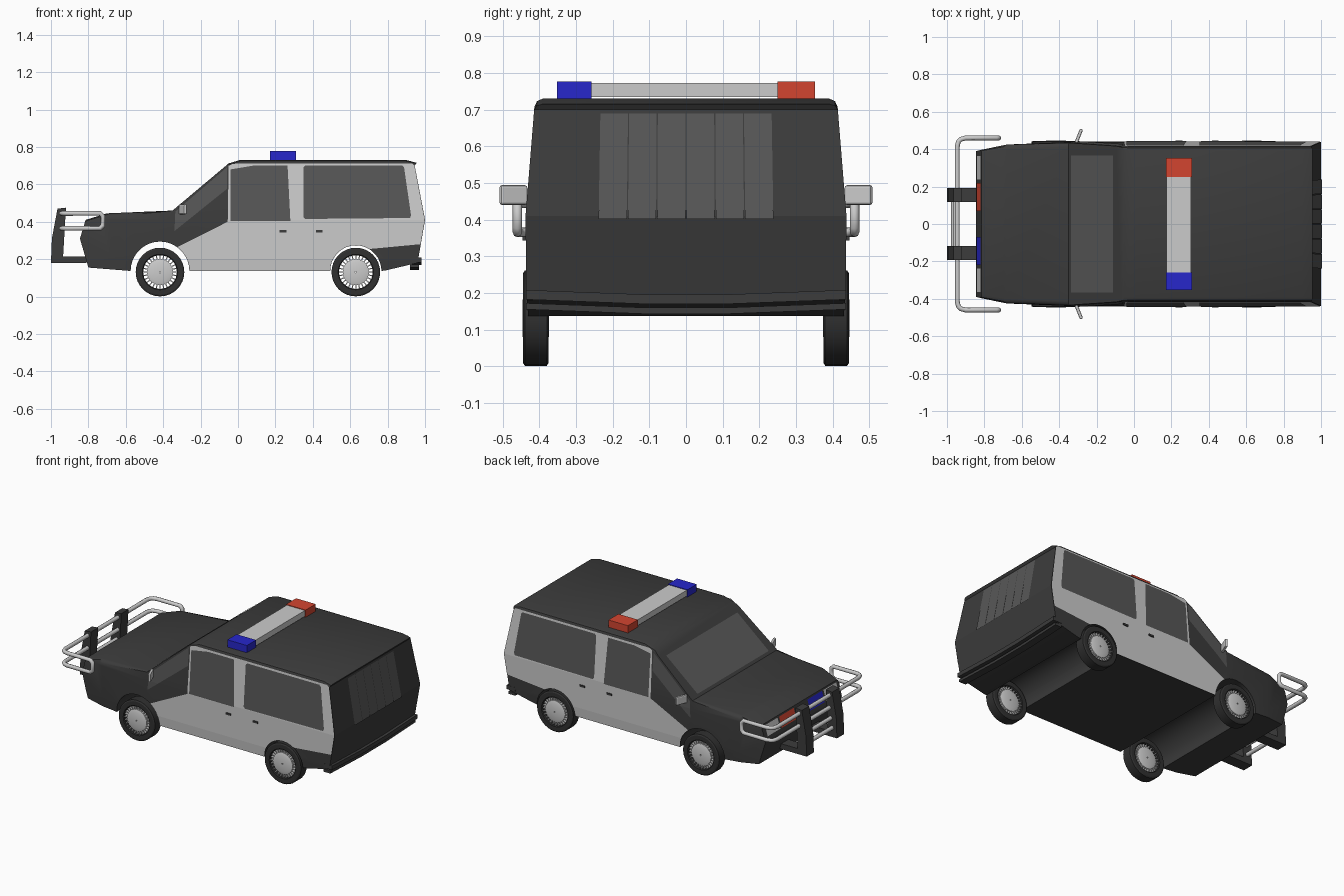
import bpy, bmesh, math
from mathutils import Vector, Matrix

if "Cube" in bpy.data.objects:
    bpy.data.objects.remove(bpy.data.objects["Cube"])


def mat(name, r, g, b):
    m = bpy.data.materials.new(name)
    m.diffuse_color = (r, g, b, 1)
    m.use_nodes = True
    m.node_tree.nodes["Principled BSDF"].inputs["Base Color"].default_value = m.diffuse_color
    return m


DARK = mat("dark_paint", .045, .045, .045)
RUBBER = mat("rubber", .03, .03, .03)
GLASS = mat("glass", .095, .095, .095)
RED = mat("red_lens", .65, .06, .03)
BLUE = mat("blue_lens", .02, .02, .6)


def finish(name, bm, m=None, smooth=False):
    bmesh.ops.recalc_face_normals(bm, faces=bm.faces)
    me = bpy.data.meshes.new(name)
    bm.to_mesh(me)
    bm.free()
    if m:
        me.materials.append(m)
    ob = bpy.data.objects.new(name, me)
    bpy.context.collection.objects.link(ob)
    if smooth:
        bpy.ops.object.select_all(action='DESELECT')
        ob.select_set(True)
        bpy.context.view_layer.objects.active = ob
        bpy.ops.object.shade_smooth_by_angle(angle=math.radians(30))
    return ob


def prism(pts, y0, y1):
    """Side profile (x, z) extruded along y."""
    bm = bmesh.new()
    f = bm.faces.new([bm.verts.new((x, y0, z)) for x, z in pts])
    g = bmesh.ops.extrude_face_region(bm, geom=[f])
    bmesh.ops.translate(bm, vec=(0, y1 - y0, 0),
                        verts=[v for v in g['geom'] if isinstance(v, bmesh.types.BMVert)])
    bmesh.ops.recalc_face_normals(bm, faces=bm.faces)
    return bm


def box(name, lo, hi, m=None, bevel=0):
    bm = prism([(lo[0], lo[2]), (hi[0], lo[2]), (hi[0], hi[2]), (lo[0], hi[2])], lo[1], hi[1])
    if bevel:
        bmesh.ops.bevel(bm, geom=bm.edges[:], offset=bevel, segments=2, affect='EDGES', profile=.5)
    return finish(name, bm, m)


def arc(cx, cz, r, a0, a1, n=18):
    return [(cx + r * math.cos(math.radians(a0 + (a1 - a0) * i / n)),
             cz + r * math.sin(math.radians(a0 + (a1 - a0) * i / n))) for i in range(n + 1)]


# Half width of the body: lean of the sides times taper of the nose
LEAN = [(.13, .43), (.2, .436), (.41, .438), (.73, .412)]
TAPER = [(-.85, .89), (-.68, .97), (-.35, 1), (1, 1)]


def lerp(table, t):
    for (a, va), (b, vb) in zip(table, table[1:]):
        if t <= b:
            return va + (vb - va) * (max(t, a) - a) / (b - a)
    return table[-1][1]


def half(x, z):
    return lerp(LEAN, z) * lerp(TAPER, x)


def cut(bm):
    for t, axis in ((LEAN[1:3], (0, 0, 1)), (TAPER[1:3], (1, 0, 0))):
        for c, _ in t:
            bmesh.ops.bisect_plane(bm, geom=bm.verts[:] + bm.edges[:] + bm.faces[:],
                                   plane_co=Vector(axis) * c, plane_no=axis)


# Body shell with through wheel arches
FX, RX = -.417, .63
front_arch = arc(FX, .137, .157, 0, 180)
rear_arch = arc(RX, .137, .137, 0, 180)
profile = [(-.80, .155), (-.845, .31), (-.815, .41), (-.70, .445), (-.35, .46), (-.05, .712),
           (.01, .73), (.90, .73), (.955, .715), (.945, .70), (1, .41), (.96, .18),
           (.79, .14)] + rear_arch + front_arch
bm = prism(profile, -.44, .44)
edges = [e for e in bm.edges if abs(e.verts[0].co.y - e.verts[1].co.y) < .01
         and min(v.co.z for v in e.verts) > .4 and max(f.normal.z for f in e.link_faces) > .8]
bmesh.ops.bevel(bm, geom=edges, offset=.022, segments=2, affect='EDGES', profile=.5)
cut(bm)
for v in bm.verts:
    v.co.y *= half(v.co.x, v.co.z) / .44
finish("body", bm, DARK, True)


# Panels lying on both body sides
def side_panel(name, pts, off, m=None):
    for s, tag in ((-1, "right"), (1, "left")):
        bm = bmesh.new()
        bm.faces.new([bm.verts.new((x, 0, z)) for x, z in pts])
        cut(bm)
        for v in bm.verts:
            v.co.y = s * (half(v.co.x, v.co.z) + off)
        bm.normal_update()
        if sum(f.normal.y for f in bm.faces) * s < 0:
            bmesh.ops.reverse_faces(bm, faces=bm.faces[:])
        me = bpy.data.meshes.new(name)
        bm.to_mesh(me)
        bm.free()
        if m:
            me.materials.append(m)
        bpy.context.collection.objects.link(bpy.data.objects.new(name + "_" + tag, me))


door = [(-.05, .70), (-.03, .712), (.93, .712), (.945, .70), (.998, .41), (.976, .28), (.71, .255)]
door += arc(RX, .137, .138, 58, 180, 12) + arc(FX, .137, .158, 0, 54, 8) + [(-.055, .40)]
side_panel("door_panel", door, .003)
side_panel("front_window", [(-.04, .405), (.28, .405), (.265, .70), (.08, .70), (-.04, .68)], .005, GLASS)
side_panel("rear_window", [(.36, .415), (.92, .42), (.925, .435), (.888, .69), (.878, .70),
                           (.36, .70), (.35, .69), (.35, .425)], .005, GLASS)
side_panel("quarter_glass", [(-.34, .35), (-.06, .575), (-.06, .69), (-.335, .455)], .003, GLASS)


# Flat panels: windscreen, tailgate glass, front lamps
def quad(name, pts, m=None):
    bm = bmesh.new()
    bm.faces.new([bm.verts.new(p) for p in pts])
    me = bpy.data.meshes.new(name)
    bm.to_mesh(me)
    bm.free()
    if m:
        me.materials.append(m)
    bpy.context.collection.objects.link(bpy.data.objects.new(name, me))


quad("windscreen", [(-.338, .365, .476), (-.338, -.365, .476), (-.113, -.365, .665), (-.113, .365, .665)], GLASS)


def tail(y, z):
    return (.949 + (.70 - z) * .19, y, z)


for i in range(6):
    y0, y1 = -.24 + .08 * i + .0015, -.24 + .08 * (i + 1) - .0015
    quad("tailgate_glass", [tail(y0, .402), tail(y1, .402), tail(y1 * .98, .69), tail(y0 * .98, .69)], GLASS)


def nose(y, z):
    return (-.849 + (z - .31) * .3, y, z)


for name, y0, y1, m in (("red_grille_lamp", .07, .22, RED), ("blue_grille_lamp", -.22, -.07, BLUE),
                        ("headlamp_left", .235, .365, None), ("headlamp_right", -.365, -.235, None)):
    quad(name, [nose(y1, .335), nose(y0, .335), nose(y0, .402), nose(y1, .402)], m)

# Rear bumper, two shallow strips dipping in the middle
for name, z0, z1, x1 in (("rear_bumper", .182, .208, .982), ("rear_bumper_lip", .155, .172, .968)):
    ys = (-.437, -.12, .12, .437)
    bm = bmesh.new()
    f = bm.faces.new([bm.verts.new((.92, y, z1 - .012 * (abs(y) < .2))) for y in ys] +
                     [bm.verts.new((.92, y, z0 - .012 * (abs(y) < .2))) for y in reversed(ys)])
    g = bmesh.ops.extrude_face_region(bm, geom=[f])
    bmesh.ops.translate(bm, vec=(x1 - .92, 0, 0),
                        verts=[v for v in g['geom'] if isinstance(v, bmesh.types.BMVert)])
    finish(name, bm, DARK)

# Roof light bar
box("light_bar_centre", (.175, -.26, .735), (.305, .25, .773))
box("light_bar_blue", (.17, -.352, .728), (.31, -.258, .777), BLUE)
box("light_bar_red", (.17, .25, .728), (.31, .352, .777), RED)

# Door handles and wing mirrors
for s in (-1, 1):
    for x in (.24, .435):
        y = s * (half(x, .35) + .004)
        box("door_handle", (x - .018, y - .005, .343), (x + .018, y + .005, .355), DARK)
    mirror = box("wing_mirror", (-.009, -.04, -.027), (.009, .04, .027), None, .007)
    mirror.location = (-.295, s * .471, .467)
    mirror.rotation_euler.z = -s * .38


# Bull bar: brackets and tubes
def tube(name, pts, r=.013, cyclic=False):
    cu = bpy.data.curves.new(name, 'CURVE')
    cu.dimensions = '3D'
    cu.bevel_depth, cu.bevel_resolution, cu.use_fill_caps = r, 2, True
    sp = cu.splines.new('POLY')
    sp.points.add(len(pts) - 1)
    for p, c in zip(sp.points, pts):
        p.co = (*c, 1)
    sp.use_cyclic_u = cyclic
    bpy.context.collection.objects.link(bpy.data.objects.new(name, cu))


bracket = [(-1, .18), (-.995, .31), (-.965, .47), (-.92, .475), (-.935, .215), (-.81, .215), (-.81, .18)]
for s in (-1, 1):
    finish("bull_bar_bracket", prism(bracket, s * .155 - .037, s * .155 + .037), DARK)
half_run = [(-.722, .46, .43), (-.737, .46, .445), (-.90, .46, .445), (-.926, .453, .445),
            (-.938, .442, .445), (-.945, .415, .445)]
upper = half_run + [(x, -y, z) for x, y, z in reversed(half_run)]
tube("bull_bar_loop", upper + [(x, y, .81 - z) for x, y, z in reversed(upper)], .013, True)
for x, z in ((-.955, .30), (-.965, .24)):
    tube("bull_bar_rung", [(x, -.14, z), (x, .14, z)])


# Wheels: hollow tyre, hub disc and open spoke ring
def lathe(name, prof, m, n=32):
    bm = bmesh.new()
    rings = [[bm.verts.new((r * math.cos(k * math.tau / n), y, r * math.sin(k * math.tau / n)))
              for r, y in prof] for k in range(n)]
    for k in range(n):
        a, b = rings[k], rings[(k + 1) % n]
        for j in range(len(prof)):
            i = (j + 1) % len(prof)
            bm.faces.new((a[j], a[i], b[i], b[j]))
    return finish(name, bm, m, True)


tyre = lathe("tyre", [(.09, -.03), (.095, -.035), (.122, -.035), (.13, -.03),
                      (.13, .03), (.122, .035), (.095, .035), (.09, .03)], RUBBER)
hub = lathe("hub", [(.004, -.036), (.05, -.036), (.07, -.03), (.07, .03), (.05, .036), (.004, .036)], None)
bm = bmesh.new()
for k in range(28):
    bmesh.ops.create_cube(bm, size=1, matrix=Matrix.Rotation(k * math.tau / 28, 4, 'Y')
                          @ Matrix.Translation((.08, 0, 0)) @ Matrix.Diagonal((.026, .056, .006, 1)))
spokes = finish("spokes", bm)
for part in (tyre, hub, spokes):
    for i, (x, y) in enumerate(((FX, -.41), (FX, .41), (RX, -.41), (RX, .41))):
        ob = part if i == 0 else part.copy()
        if i:
            bpy.context.collection.objects.link(ob)
        ob.location = (x, y, .131)
